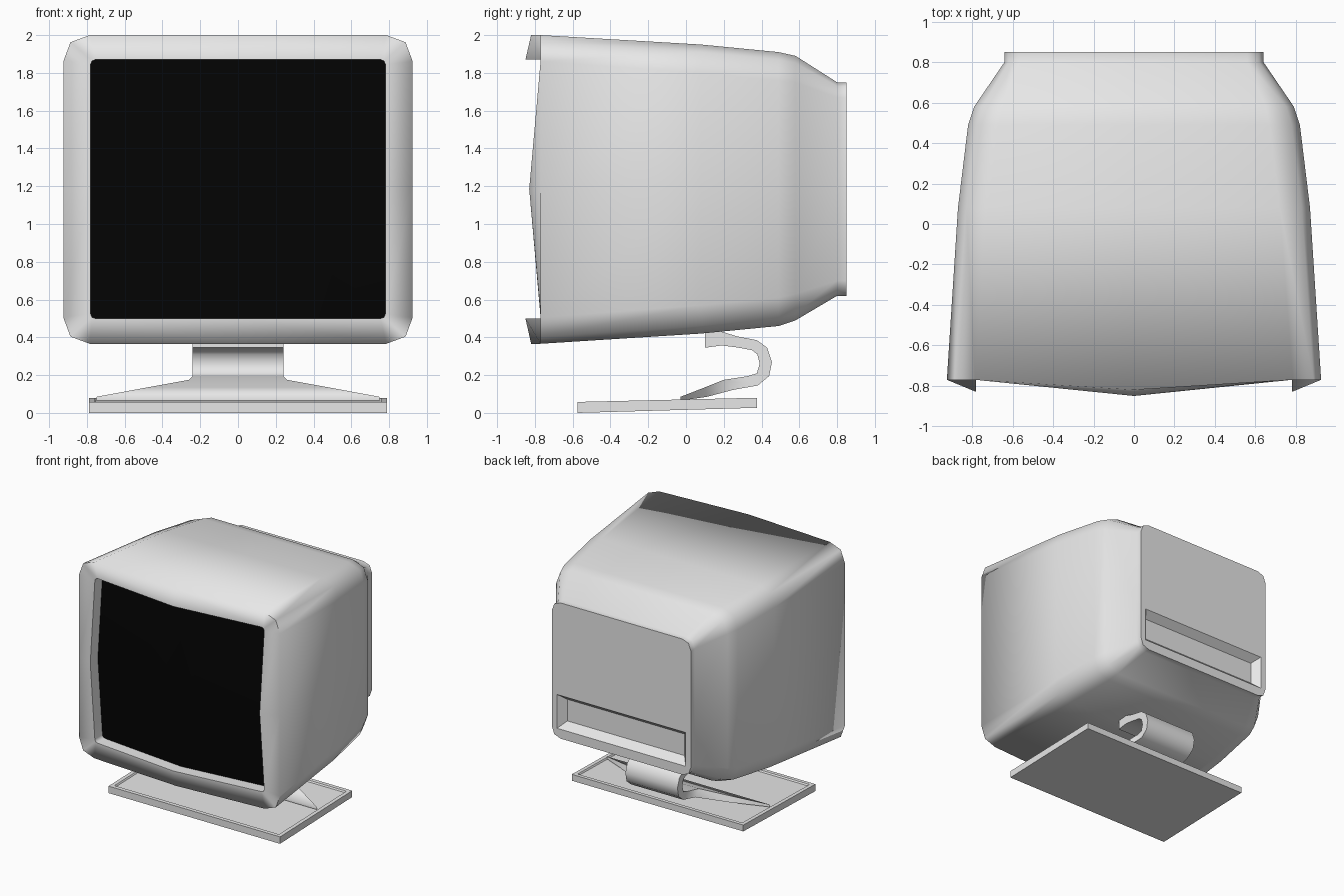
import bpy, bmesh, math

if "Cube" in bpy.data.objects:
    bpy.data.objects.remove(bpy.data.objects["Cube"])


def material(name, v):
    m = bpy.data.materials.new(name)
    m.diffuse_color = (v, v, v, 1)
    m.use_nodes = True
    m.node_tree.nodes["Principled BSDF"].inputs["Base Color"].default_value = m.diffuse_color
    return m


GREY = material("light_grey", 0.8)
BLACK = material("screen_black", 0.001)


def finish(bm, name, mats, angle=None):
    bmesh.ops.recalc_face_normals(bm, faces=bm.faces)
    me = bpy.data.meshes.new(name)
    bm.to_mesh(me)
    bm.free()
    for m in mats:
        me.materials.append(m)
    ob = bpy.data.objects.new(name, me)
    bpy.context.collection.objects.link(ob)
    if angle:
        bpy.ops.object.select_all(action='DESELECT')
        ob.select_set(True)
        bpy.context.view_layer.objects.active = ob
        bpy.ops.object.shade_smooth_by_angle(angle=math.radians(angle))
    return ob


def section(bm, y, hx, z0, z1, r, top_bulge=0, side_bulge=0):
    """Rounded rectangle across y; edge midpoints may bulge to the front."""
    cz, hz, k = (z0 + z1) / 2, (z1 - z0) / 2, 0.27 * r
    corner = [(hx, hz - r), (hx - k, hz - k), (hx - r, hz)]
    pts = []
    for sx, sz in ((1, 1), (-1, 1), (-1, -1), (1, -1)):
        c = corner if sx * sz > 0 else corner[::-1]
        pts += [(sx * a, y, sz * b) for a, b in c]
        if sx == sz:
            pts.append((0, y - top_bulge, sz * hz))
        else:
            pts.append((sx * hx, y - side_bulge, 0))
    return [bm.verts.new((a, b, c + cz)) for a, b, c in pts]


def bridge(bm, rings):
    faces = []
    for a, b in zip(rings, rings[1:]):
        n = len(a)
        faces.append([bm.faces.new((a[i], a[(i + 1) % n], b[(i + 1) % n], b[i])) for i in range(n)])
    return faces


# Housing: screen recess, bezel, shell and back panel lofted front to back
bm = bmesh.new()
rings = [section(bm, *s) for s in (
    (-0.67, 0.78, 0.50, 1.87, 0.025, 0.08, 0.06),
    (-0.77, 0.78, 0.50, 1.87, 0.025, 0.08, 0.06),
    (-0.77, 0.925, 0.366, 2.00, 0.14, 0.05, 0.0),
    (0.08, 0.87, 0.42, 1.95, 0.15),
    (0.49, 0.82, 0.46, 1.91, 0.15),
    (0.58, 0.79, 0.49, 1.89, 0.14),
    (0.80, 0.64, 0.62, 1.75, 0.08),
    (0.85, 0.64, 0.62, 1.75, 0.08))]
strips = bridge(bm, rings)
back = bm.faces.new(rings[-1])
centre = bm.verts.new((0, -0.765, 1.185))
n = len(rings[0])
for i in range(n):
    bm.faces.new((rings[0][i], rings[0][(i + 1) % n], centre)).material_index = 1
housing = finish(bm, "monitor_housing", [GREY, BLACK], 88)
for p in housing.data.polygons:
    if p.normal.y > 0.99:
        p.use_smooth = False

# Tapered cutter for the socket recess in the back panel
bm = bmesh.new()
loops = [[bm.verts.new((x, y, z)) for x, z in ((-hx, z0), (hx, z0), (hx, z1), (-hx, z1))]
         for y, hx, z0, z1 in ((0.79, 0.54, 0.75, 0.93), (0.87, 0.61, 0.68, 0.995))]
bridge(bm, loops)
bm.faces.new(loops[0])
bm.faces.new(loops[1])
cutter = finish(bm, "socket_cutter", [GREY])
cutter.hide_render = True
cutter.hide_viewport = True
cutter.display_type = 'WIRE'
mod = housing.modifiers.new("socket_recess", 'BOOLEAN')
mod.operation = 'DIFFERENCE'
mod.solver = 'EXACT'
mod.object = cutter

# Curved neck: ribbon flaring out where it meets the base
# each station: outer y, outer z, inner y, inner z, half width
stations = [
    (0.10, 0.435, 0.10, 0.345, 0.24), (0.19, 0.43, 0.19, 0.357, 0.24),
    (0.27, 0.405, 0.27, 0.347, 0.24), (0.375, 0.385, 0.35, 0.332, 0.24),
    (0.43, 0.345, 0.378, 0.31, 0.24), (0.455, 0.27, 0.39, 0.26, 0.24),
    (0.44, 0.195, 0.375, 0.21, 0.24), (0.38, 0.145, 0.33, 0.195, 0.24),
    (0.25, 0.122, 0.20, 0.175, 0.26), (0.11, 0.085, 0.10, 0.135, 0.48),
    (-0.03, 0.065, -0.03, 0.085, 0.75)]
bm = bmesh.new()
loops = [[bm.verts.new(p) for p in ((-w, oy, oz), (w, oy, oz), (w, iy, iz), (-w, iy, iz))]
         for oy, oz, iy, iz, w in stations]
bridge(bm, loops)
bm.faces.new(loops[0])
bm.faces.new(loops[-1])
finish(bm, "stand_neck", [GREY], 80)

# Base: slightly tilted slab with a shallow sunken top
bm = bmesh.new()
loops = [[bm.verts.new((x, y, z)) for x, y, z in (
    (-0.79, -0.575, f), (0.79, -0.575, f), (0.79, 0.375, b), (-0.79, 0.375, b))]
    for f, b in ((0.0, 0.027), (0.058, 0.08))]
bridge(bm, loops)
bm.faces.new(loops[0])
top = bm.faces.new(loops[1])
bm.normal_update()
bmesh.ops.inset_region(bm, faces=[top], thickness=0.045, depth=0)
bmesh.ops.inset_region(bm, faces=[top], thickness=0.01, depth=-0.012)
finish(bm, "stand_base", [GREY])
